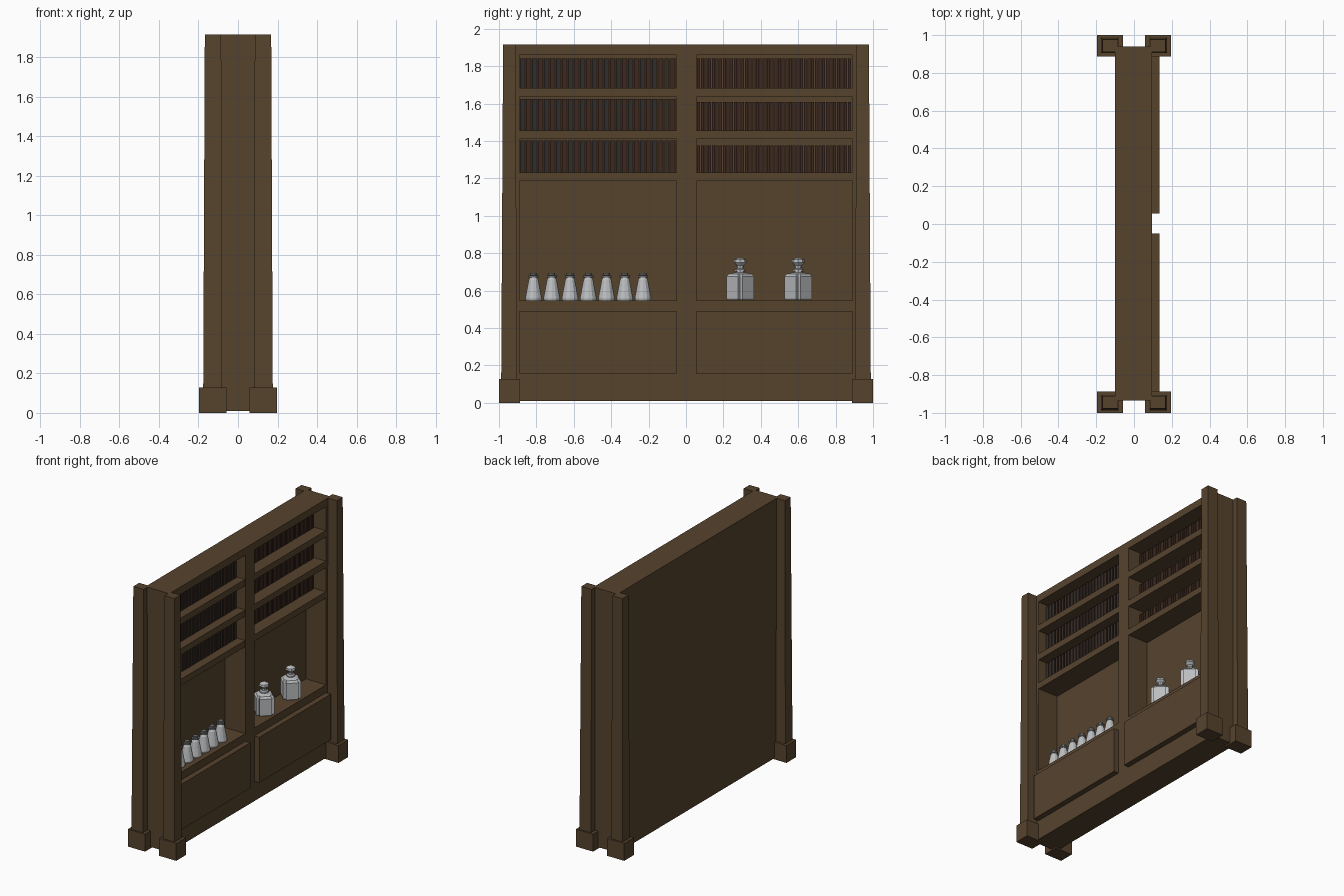
import bpy, bmesh, math
from mathutils import Matrix, Vector

if "Cube" in bpy.data.objects:
    bpy.data.objects.remove(bpy.data.objects["Cube"])


def material(name, rgb):
    m = bpy.data.materials.new(name)
    m.diffuse_color = (*rgb, 1)
    m.use_nodes = True
    m.node_tree.nodes["Principled BSDF"].inputs["Base Color"].default_value = m.diffuse_color
    return m


WOOD = material("dark_wood", (0.094, 0.056, 0.027))
RED_BOOK = material("maroon_leather", (0.045, 0.022, 0.014))
TAN_BOOK = material("brown_leather", (0.085, 0.042, 0.018))
GREY_BOOK = material("charcoal_leather", (0.030, 0.027, 0.024))
GLASS = material("pale_glass", (0.50, 0.51, 0.52))
STOPPER = material("grey_stopper", (0.16, 0.16, 0.165))


def add_box(bm, x0, x1, y0, y1, z0, z1, mat=0):
    c = Vector(((x0 + x1) / 2, (y0 + y1) / 2, (z0 + z1) / 2))
    s = Matrix.Diagonal((x1 - x0, y1 - y0, z1 - z0, 1))
    verts = bmesh.ops.create_cube(bm, size=1, matrix=Matrix.Translation(c) @ s)["verts"]
    for f in {f for v in verts for f in v.link_faces}:
        f.material_index = mat
    return verts


def finish(bm, name, mats):
    bmesh.ops.recalc_face_normals(bm, faces=bm.faces)
    me = bpy.data.meshes.new(name)
    bm.to_mesh(me)
    bm.free()
    for m in mats:
        me.materials.append(m)
    ob = bpy.data.objects.new(name, me)
    bpy.context.collection.objects.link(ob)
    return ob


def box(name, *dims, mat=WOOD):
    bm = bmesh.new()
    add_box(bm, *dims)
    return finish(bm, name, [mat])


def rings(name, sections, loc, mats, split_z=9):
    """Stack outlines [(z, [(x, y), ...]), ...] into a capped solid."""
    bm = bmesh.new()
    loops = [[bm.verts.new((x, y, z)) for x, y in pts] for z, pts in sections]
    n = len(loops[0])
    for a, b in zip(loops, loops[1:]):
        for i in range(n):
            f = bm.faces.new((a[i], a[(i + 1) % n], b[(i + 1) % n], b[i]))
            f.material_index = int(a[0].co.z >= split_z)
    bm.faces.new(loops[0])
    bm.faces.new(loops[-1]).material_index = int(loops[-1][0].co.z > split_z)
    ob = finish(bm, name, mats)
    ob.location = loc
    return ob


def circle(r, n=12):
    return [(r * math.cos(math.tau * i / n), r * math.sin(math.tau * i / n)) for i in range(n)]


# Carcass panels
BACK, FRONT = -0.10, 0.095
box("back_panel", BACK, -0.07, -0.935, 0.94, 0.01, 1.915)
box("lower_cabinet", -0.07, FRONT, -0.935, 0.94, 0.01, 0.547)
box("top_board", -0.07, FRONT, -0.935, 0.94, 1.86, 1.915)
box("left_side", -0.07, FRONT, -0.935, -0.89, 0.547, 1.86)
box("right_side", -0.07, FRONT, 0.89, 0.94, 0.547, 1.86)
box("divider", -0.07, FRONT, -0.05, 0.055, 0.547, 1.86)

BAYS = {"left": (-0.89, -0.05), "right": (0.055, 0.89)}
for side, (y0, y1) in BAYS.items():
    for i, z in enumerate((1.185, 1.41, 1.635)):
        box(f"{side}_shelf_{i + 1}", -0.07, FRONT - 0.002, y0, y1, z, z + 0.047)
    box(f"{side}_drawer", FRONT - 0.01, 0.135, y0, y1, 0.155, 0.49)

# Corner posts, slightly tapered, on square feet
for sx in (-1, 1):
    for sy in (-1, 1):
        tag = ("front" if sy < 0 else "back") + ("_inner" if sx < 0 else "_outer")

        def sq(x0, x1, y0, y1):
            return [(sx * x0, sy * y0), (sx * x1, sy * y0), (sx * x1, sy * y1), (sx * x0, sy * y1)]
        rings(tag + "_post", [(0.12, sq(0.082, 0.176, 0.905, 0.988)),
                              (1.915, sq(0.085, 0.168, 0.91, 0.978))], (0, 0, 0), [WOOD])
        xs = sorted((sx * 0.057, sx * 0.197))
        ys = sorted((sy * 0.888, sy * 1.0))
        box(tag + "_foot", *xs, *ys, 0.0, 0.128)

# Book rows: spaced volumes with bands on the left, tight plain ones on the right
for row, (z, hl, hr) in enumerate(((1.232, 0.17, 0.143), (1.457, 0.166, 0.15), (1.682, 0.16, 0.158))):
    bm = bmesh.new()
    n, w = 26, 0.835 / 26
    for i in range(n):
        y = -0.887 + i * w
        add_box(bm, -0.07, 0.03, y, y + w * 0.72, z, z + hl, i % 2)
        add_box(bm, -0.07, 0.015, y + w * 0.72, y + w * 0.9, z, z + hl, 2)
    finish(bm, f"left_books_{row + 1}", [GREY_BOOK, RED_BOOK, TAN_BOOK])
    bm = bmesh.new()
    n, w = 42, 0.825 / 42
    for i in range(n):
        y = 0.06 + i * w
        add_box(bm, -0.07, 0.0, y, y + w * 0.8, z, z + hr)
    finish(bm, f"right_books_{row + 1}", [RED_BOOK])

# Conical flasks
for i in range(7):
    prof = [(0, 0.042), (0.01, 0.045), (0.11, 0.026), (0.122, 0.019),
            (0.124, 0.027), (0.134, 0.027), (0.135, 0.018), (0.147, 0.018)]
    rings(f"flask_{i + 1}", [(z, circle(r)) for z, r in prof],
          (0.02, -0.815 + i * 0.0975, 0.547), [GLASS, STOPPER], 0.1235)


# Four-lobed bottles with flared stoppers
def lobed(r, groove):
    pts = []
    for q in range(4):
        for deg, rad in ((0, groove), (10, r), (80, r)):
            a = math.radians(deg + 90 * q)
            pts.append((rad * math.cos(a), rad * math.sin(a)))
    return pts


for i, y in enumerate((0.29, 0.60)):
    body = [(0, lobed(0.07, 0.054)), (0.008, lobed(0.075, 0.058)),
            (0.125, lobed(0.075, 0.058)), (0.14, lobed(0.062, 0.05)), (0.148, lobed(0.025, 0.024))]
    rings(f"bottle_{i + 1}", body, (0.01, y, 0.55), [GLASS])
    prof = [(0.14, 0.022), (0.152, 0.022), (0.153, 0.03), (0.163, 0.03), (0.168, 0.018),
            (0.185, 0.02), (0.20, 0.035), (0.215, 0.032), (0.225, 0.012)]
    rings(f"bottle_stopper_{i + 1}", [(z, circle(r, 8)) for z, r in prof], (0.01, y, 0.55), [GLASS])
